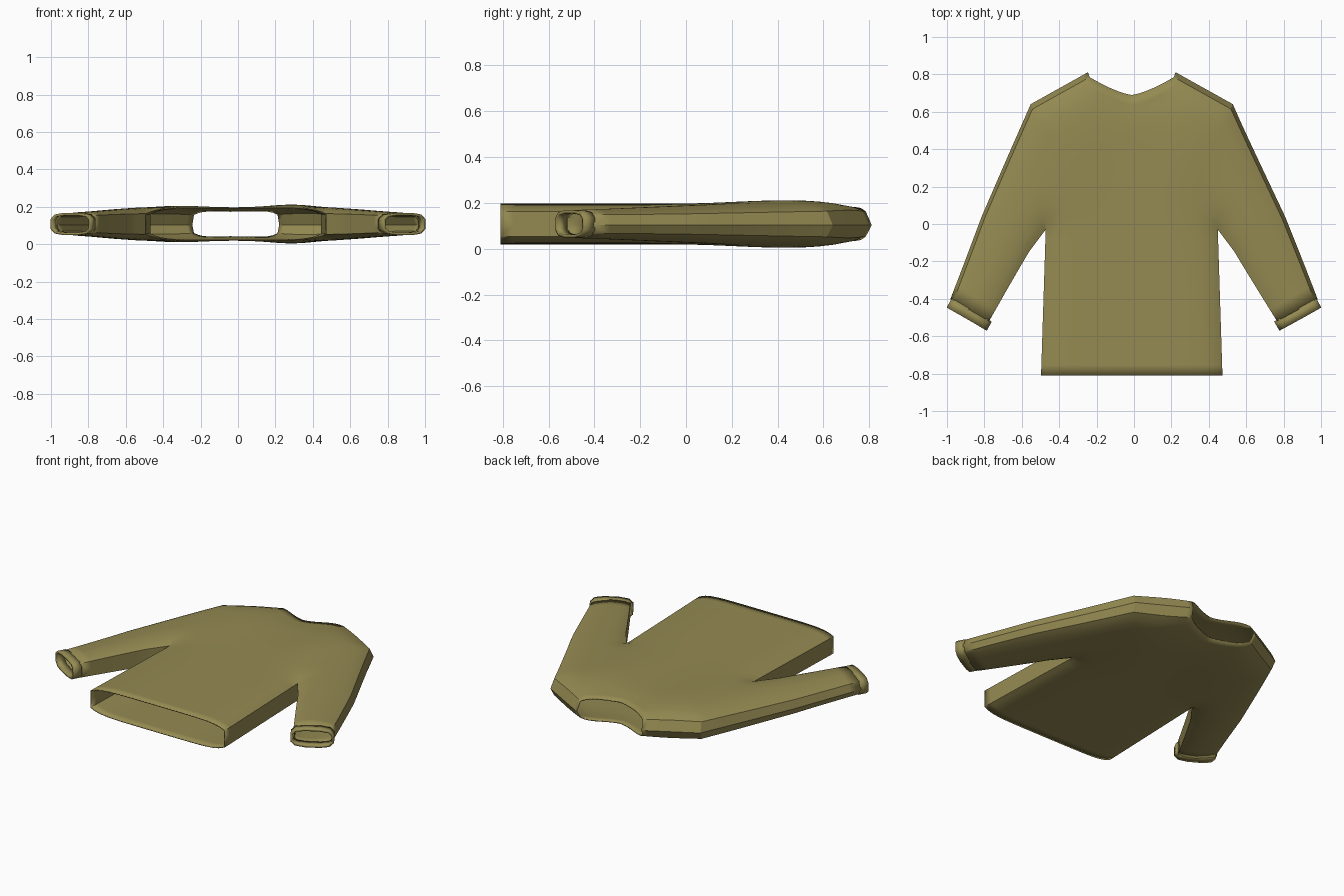
import bpy, bmesh, math
from mathutils import Vector
from mathutils.geometry import intersect_point_line

cube = bpy.data.objects.get("Cube")
if cube:
    bpy.data.objects.remove(cube)

olive = bpy.data.materials.new("olive_cloth")
olive.use_nodes = True
colour = (0.30, 0.255, 0.085, 1)
olive.diffuse_color = colour
olive.node_tree.nodes["Principled BSDF"].inputs["Base Color"].default_value = colour

MID = 0.108
HEM, PIT, CUFF_IN = Vector((.485, -.81)), Vector((.46, -.03)), Vector((.77, -.52))
CUFF_OUT, ELBOW, TIP, NECK = (Vector(p) for p in ((.965, -.41), (.795, .03), (.53, .615), (.225, .785)))
UNDERARM = Vector((.55, -.15))
OUTER = [(CUFF_OUT, ELBOW), (ELBOW, TIP), (TIP, NECK)]
INNER = [(HEM, PIT), (PIT, UNDERARM), (UNDERARM, CUFF_IN)]


def distance(p, segments):
    best = 9
    for a, b in segments:
        q, t = intersect_point_line(p, a, b)
        q = a.lerp(b, min(1, max(0, t)))
        best = min(best, (p - Vector(q[:2])).length)
    return best


def smooth(t):
    t = min(1, max(0, t))
    return t * t * (3 - 2 * t)


def half_height(p, side):
    """Cloth bulges away from its seams, thins to the cuff and dips at the neck."""
    d = distance(p, OUTER + INNER)
    arm = smooth((p.x - .48) / .48)
    h = .055 - .014 * arm + (.034 - .012 * arm) * (1 - math.exp(-d / .06))
    chest = math.exp(-((p.x - .3) / .16) ** 2 - ((p.y - .45) / .3) ** 2)
    h += (.015 if side > 0 else .009) * chest
    h -= .018 * math.exp(-(p.x / .2) ** 2 - ((p.y - .72) / .12) ** 2)
    return h


def place(p, side, z):
    shift = -.012 * (1 - smooth((p.x - .55) / .4))
    return (side * p.x + shift, p.y, z)


def top_edge(u):
    """Neckline, then the shoulder line."""
    if u < .45:
        t = u / .45
        return Vector((NECK.x * t, .69 + (NECK.y - .69) * t ** 1.4))
    return NECK.lerp(TIP, (u - .45) / .55)


def patches():
    """Half of the garment laid flat, as three grids of points."""
    cols, rows = 20, 14
    us = [i / cols for i in range(cols + 1)]
    ts = [j / rows for j in range(rows + 1)]
    yield [[Vector((u * (HEM.x + (PIT.x - HEM.x) * t), HEM.y + (PIT.y - HEM.y) * t))
            for u in us] for t in ts]
    yield [[Vector((u * PIT.x, PIT.y)).lerp(top_edge(u), t) for u in us] for t in ts]
    arm = []
    for (a0, b0), (a1, b1) in (((PIT, TIP), (UNDERARM, ELBOW)),
                               ((UNDERARM, ELBOW), (CUFF_IN, CUFF_OUT))):
        for k in range(7):
            if arm and k == 0:
                continue
            a, b = a0.lerp(a1, k / 6), b0.lerp(b1, k / 6)
            arm.append([a.lerp(b, t) for t in ts])
    yield arm


def finish(bm, name, thickness):
    bmesh.ops.remove_doubles(bm, verts=bm.verts, dist=.0005)
    bmesh.ops.recalc_face_normals(bm, faces=bm.faces)
    mesh = bpy.data.meshes.new(name)
    bm.to_mesh(mesh)
    bm.free()
    mesh.materials.append(olive)
    obj = bpy.data.objects.new(name, mesh)
    bpy.context.collection.objects.link(obj)
    mod = obj.modifiers.new("cloth_thickness", 'SOLIDIFY')
    mod.thickness, mod.offset = thickness, -1
    bpy.ops.object.select_all(action='DESELECT')
    obj.select_set(True)
    bpy.context.view_layer.objects.active = obj
    bpy.ops.object.shade_smooth_by_angle(angle=math.radians(28))
    return obj


# Torso and sleeves: one closed-sided shell, open at neck, hem and cuffs
bm = bmesh.new()


def face(points):
    bm.faces.new([bm.verts.new(p) for p in points])


def ridge(p, side):
    """Middle of the seam wall, pushed outwards on the shoulder and outer arm."""
    out = Vector((0, 0))
    if distance(p, OUTER) < .002:
        if distance(p, [OUTER[2]]) < .002:
            out += Vector((.010, .026))
        if distance(p, OUTER[:2]) < .002 and p != TIP:
            out += Vector((.017, .008))
    return place(p + out, side, MID - .005)


for side in (1, -1):
    for grid in patches():
        for r0, r1 in zip(grid, grid[1:]):
            for i in range(len(r0) - 1):
                quad = (r0[i], r0[i + 1], r1[i + 1], r1[i])
                for s in (1, -1):
                    face([place(p, side, MID + s * half_height(p, side)) for p in quad])
                for a, b in zip(quad, quad[1:] + quad[:1]):
                    if all(distance(p, OUTER + INNER) < .002 for p in (a, b, (a + b) / 2)):
                        ra, rb = ridge(a, side), ridge(b, side)
                        for s in (1, -1):
                            face([place(a, side, MID + s * half_height(a, side)),
                                  place(b, side, MID + s * half_height(b, side)), rb, ra])
finish(bm, "shirt_body", .006)

# Cuff bands: faceted rings around the sleeve ends
across = (CUFF_OUT - CUFF_IN).normalized()
along = Vector((across.y, -across.x))
outline = [(1, .45), (.8, .85), (.35, 1), (-.35, 1), (-.8, .85), (-1, .45)]
outline += [(x, -z) for x, z in reversed(outline)]
for side, name in ((1, "left_cuff"), (-1, "right_cuff")):
    bm = bmesh.new()
    rings = []
    for step in (-.006, .05):
        centre = (CUFF_IN + CUFF_OUT) / 2 + along * step
        rings.append([bm.verts.new(place(centre + across * x * .126, side, MID + z * .06))
                      for x, z in outline])
    n = len(outline)
    for i in range(n):
        j = (i + 1) % n
        bm.faces.new((rings[0][i], rings[0][j], rings[1][j], rings[1][i]))
    finish(bm, name, .014)
